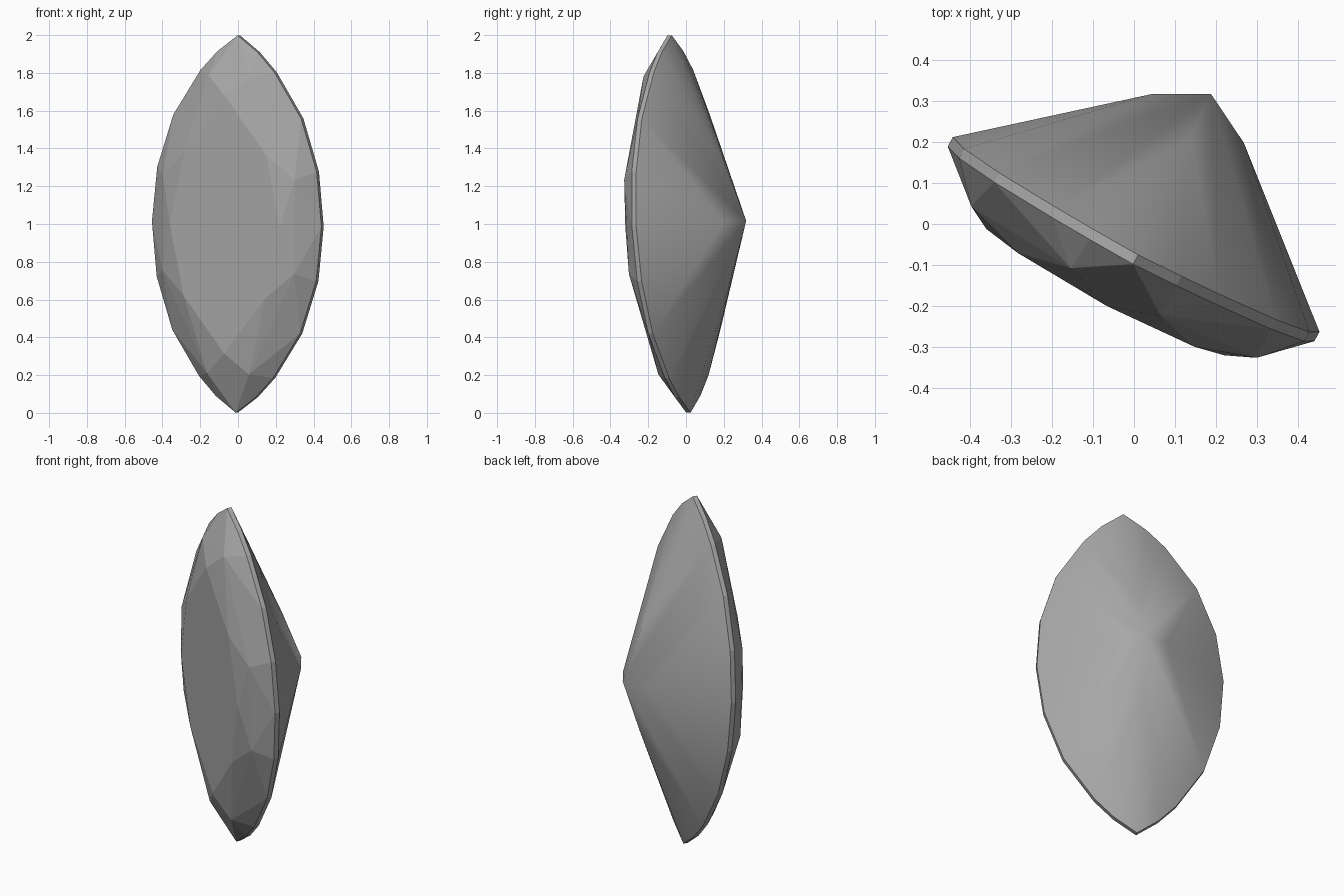
import bpy, bmesh
from mathutils import Matrix, Vector

if "Cube" in bpy.data.objects:
    bpy.data.objects.remove(bpy.data.objects["Cube"])

GIRDLE = 0.013  # half thickness of the girdle band


def mirrored(points):
    """Mirror (width, length, height) points over both in-plane axes."""
    return {(sx * w, sy * l, h) for w, l, h in points for sx in (1, -1) for sy in (1, -1)}


# girdle outline, a pointed oval (one quarter)
outline = [(0, 1.0), (0.12, 0.914), (0.222, 0.81), (0.383, 0.57), (0.478, 0.29), (0.508, 0)]
girdle = [(w, l, s * GIRDLE) for w, l in outline for s in (1, -1)]
# crown: eight-sided table plus the mid-crown facet corners
table = [(0, 0.68, 0.147), (0.245, 0.38, 0.147), (0.33, 0, 0.147)]
crown = [(0.125, 0.79, 0.102), (0.395, 0.25, 0.105)]
# pavilion: rounded off towards the culet
pavilion = [(0, 0, -0.403), (0.127, 0, -0.335), (0, 0.29, -0.298)]

bm = bmesh.new()
for p in sorted(mirrored(girdle + table + crown + pavilion)):
    bm.verts.new(p)
bmesh.ops.convex_hull(bm, input=bm.verts[:])
bmesh.ops.delete(bm, geom=[v for v in bm.verts if not v.link_faces], context='VERTS')
bmesh.ops.dissolve_limit(bm, angle_limit=0.01, verts=bm.verts[:], edges=bm.edges[:])
bmesh.ops.recalc_face_normals(bm, faces=bm.faces[:])

# smooth pavilion, flat crown and girdle
for f in bm.faces:
    f.smooth = f.calc_center_median().z < -GIRDLE - 0.001
for e in bm.edges:
    e.smooth = all(f.smooth for f in e.link_faces)

# stand the gem on its point, turned and leaning slightly
length = Vector((0.005, -0.050, 1)).normalized()
width = Vector((0.883, -0.469, -0.02))
width = (width - length * width.dot(length)).normalized()
normal = width.cross(length)
pose = Matrix((width, length, normal)).transposed().to_4x4()
pose.translation = (-0.001, -0.037, 1.0)
bm.transform(pose)

mesh = bpy.data.meshes.new("gemstone")
bm.to_mesh(mesh)
bm.free()
gem = bpy.data.objects.new("gemstone", mesh)
bpy.context.collection.objects.link(gem)

# dark grey stone
stone = bpy.data.materials.new("dark_grey_stone")
stone.diffuse_color = (0.39, 0.39, 0.39, 1)
stone.use_nodes = True
stone.node_tree.nodes["Principled BSDF"].inputs["Base Color"].default_value = stone.diffuse_color
mesh.materials.append(stone)
